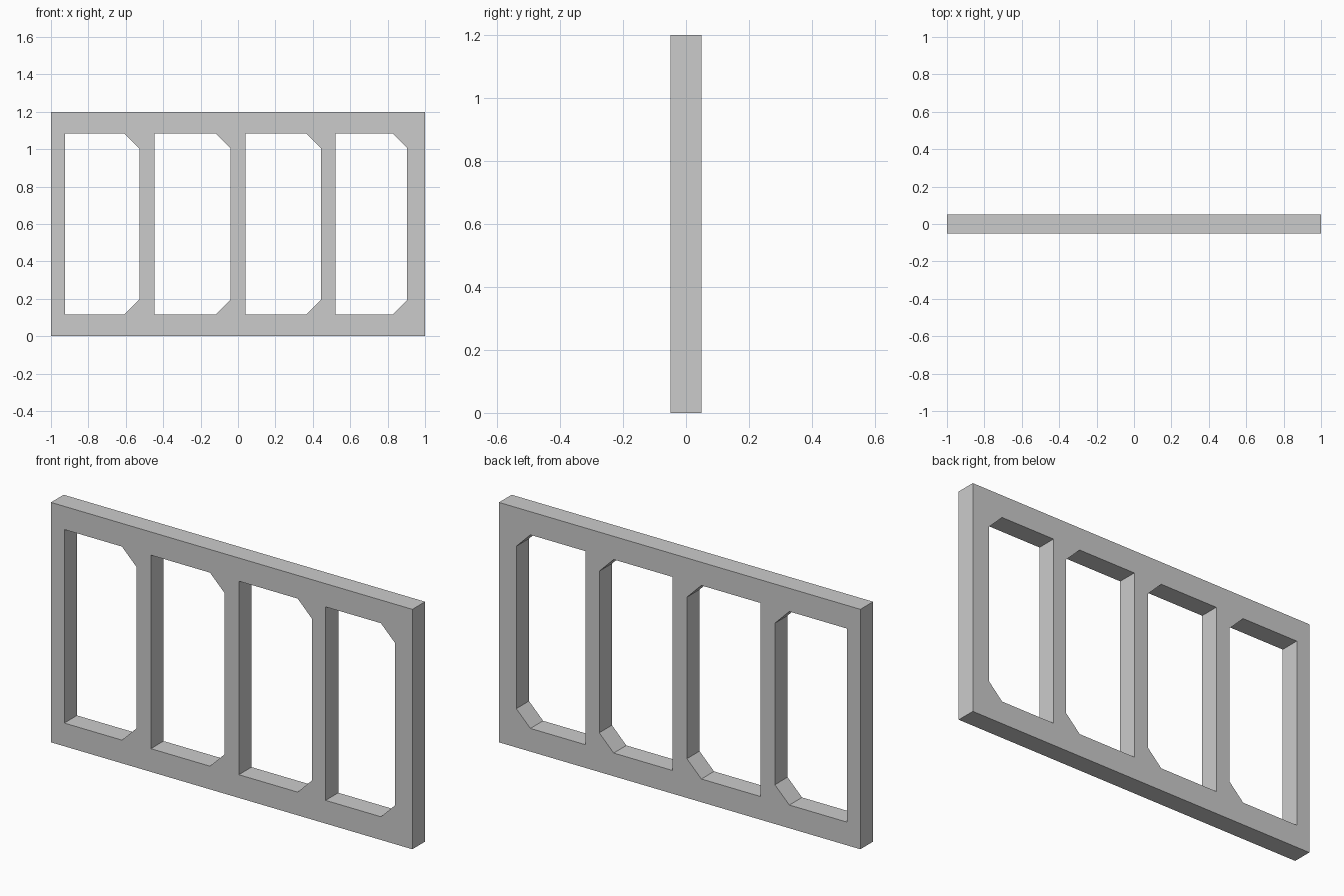
import bpy, bmesh, math

if "Cube" in bpy.data.objects:
    bpy.data.objects.remove(bpy.data.objects["Cube"])

# Openings: left x, right x, corner chamfer
OPENINGS = [(-0.926, -0.527, 0.08), (-0.447, -0.04, 0.08),
            (0.04, 0.445, 0.08), (0.52, 0.904, 0.078)]
Z0, Z1 = 0.116, 1.084

curve = bpy.data.curves.new("window_frame_profile", 'CURVE')
curve.dimensions = '2D'
curve.fill_mode = 'BOTH'
curve.extrude = 0.05


def outline(points):
    s = curve.splines.new('POLY')
    s.points.add(len(points) - 1)
    for p, (x, z) in zip(s.points, points):
        p.co = (x, z, 0, 1)
    s.use_cyclic_u = True


# Outer border, then the openings chamfered on the right side
outline([(-1, 0), (1, 0), (1, 1.2), (-1, 1.2)])
for a, b, c in OPENINGS:
    outline([(a, Z0), (b - c, Z0), (b, Z0 + c),
             (b, Z1 - c), (b - c, Z1), (a, Z1)])

# Turn the extruded profile into an upright, welded mesh
source = bpy.data.objects.new("profile_helper", curve)
bpy.context.collection.objects.link(source)
source.rotation_euler.x = math.pi / 2
bpy.context.view_layer.update()
mesh = bpy.data.meshes.new_from_object(
    source.evaluated_get(bpy.context.evaluated_depsgraph_get()))
mesh.transform(source.matrix_world)
bpy.data.objects.remove(source)

bm = bmesh.new()
bm.from_mesh(mesh)
bmesh.ops.remove_doubles(bm, verts=bm.verts, dist=1e-4)
bmesh.ops.recalc_face_normals(bm, faces=bm.faces)
for f in bm.faces:
    f.smooth = False
bm.to_mesh(mesh)
bm.free()

frame = bpy.data.objects.new("window_frame", mesh)
bpy.context.collection.objects.link(frame)
